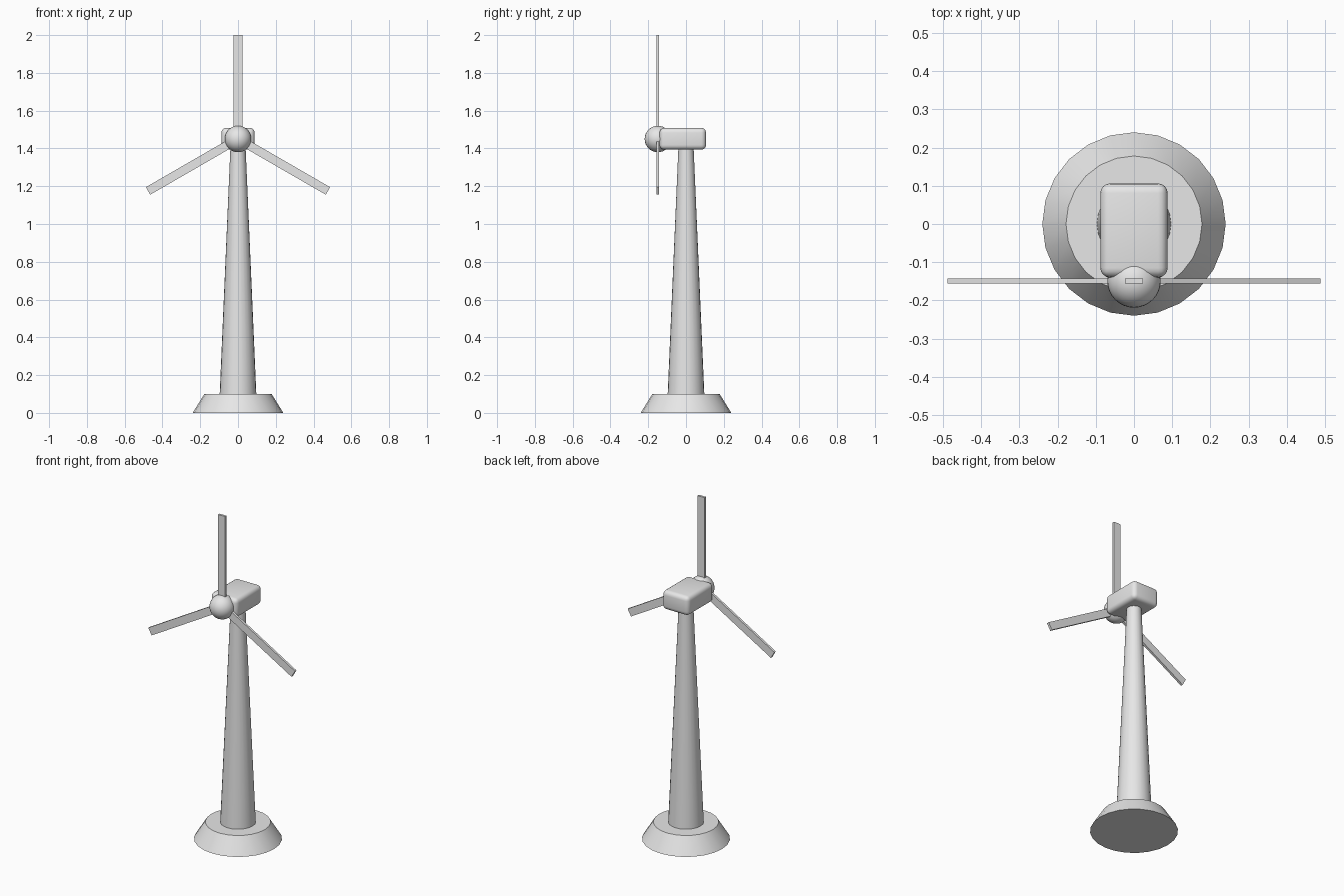
import bpy, math
from mathutils import Matrix, Vector

if "Cube" in bpy.data.objects:
    bpy.data.objects.remove(bpy.data.objects["Cube"])

mat = bpy.data.materials.new("light grey")
mat.diffuse_color = (0.8, 0.8, 0.8, 1)
mat.use_nodes = True
mat.node_tree.nodes["Principled BSDF"].inputs["Base Color"].default_value = mat.diffuse_color


def finish(name, smooth=True):
    ob = bpy.context.object
    ob.name = name
    ob.data.materials.append(mat)
    if smooth:
        bpy.ops.object.shade_smooth_by_angle(angle=math.radians(35))
    return ob


def cone(name, r1, r2, z1, z2):
    bpy.ops.mesh.primitive_cone_add(vertices=24, radius1=r1, radius2=r2, depth=z2 - z1,
                                    location=(0, 0, (z1 + z2) / 2))
    return finish(name)


def box(name, size, smooth=True):
    bpy.ops.mesh.primitive_cube_add(size=1)
    ob = bpy.context.object
    ob.data.transform(Matrix.Diagonal((*size, 1)))
    return finish(name, smooth)


# Foundation and tapered tower
cone("foundation", 0.24, 0.178, 0, 0.1)
cone("tower", 0.097, 0.04, 0.1, 1.41)

# Rounded nacelle
nacelle = box("nacelle", (0.176, 0.246, 0.115), False)
nacelle.location = (0, -0.017, 1.451)
bev = nacelle.modifiers.new("rounding", 'BEVEL')
bev.width = 0.025
bev.segments = 4
bpy.ops.object.modifier_apply(modifier="rounding")
bpy.ops.object.shade_smooth_by_angle(angle=math.radians(35))

# Hub ball
HUB = Vector((0, -0.149, 1.45))
bpy.ops.mesh.primitive_uv_sphere_add(segments=32, ring_count=16, radius=0.07, location=HUB)
finish("hub")

# Three flat blades around the hub
for i in range(3):
    blade = box(f"blade_{i + 1}", (0.046, 0.014, 0.51), False)
    blade.data.transform(Matrix.Translation((0, 0, 0.295)))
    blade.location = HUB
    blade.rotation_euler = (0, math.radians(120 * i), 0)
